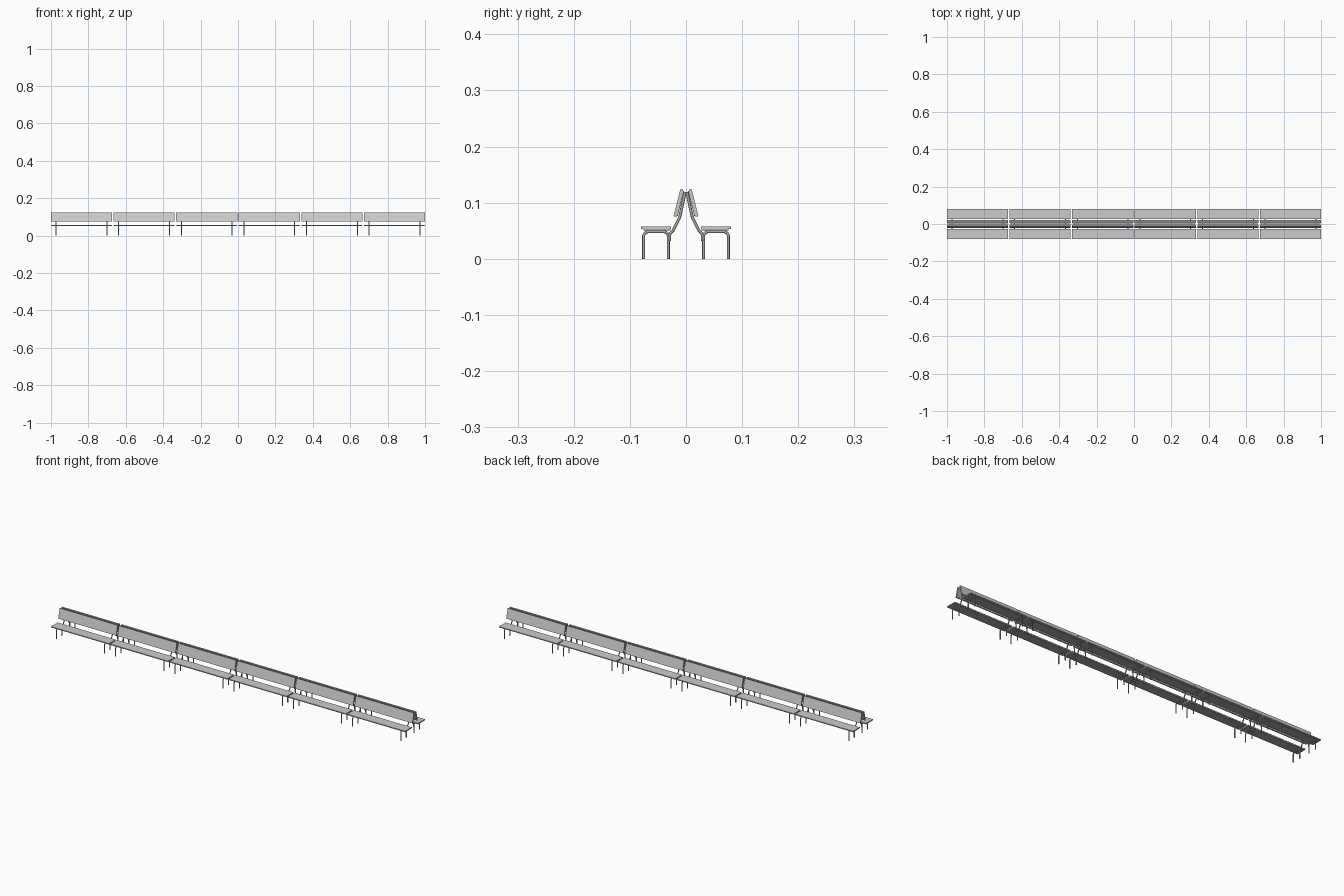
import bpy, bmesh, math
from mathutils import Vector

if "Cube" in bpy.data.objects:
    bpy.data.objects.remove(bpy.data.objects["Cube"])


def material(name, c):
    m = bpy.data.materials.new(name)
    m.diffuse_color = (c, c, c, 1)
    m.use_nodes = True
    m.node_tree.nodes["Principled BSDF"].inputs["Base Color"].default_value = m.diffuse_color
    return m


PANEL = material("light grey panel", 0.6)
STEEL = material("mid grey steel", 0.4)
LENGTH, PITCH, LEG_X, TUBE = 0.327, 0.3346, 0.136, 0.0026


def board(name, centre, depth, thick, tilt, flip, mat=PANEL, length=LENGTH):
    """Flat board along x, tilted about x, on the front or back row."""
    bpy.ops.mesh.primitive_cube_add(size=1, location=(centre[0], centre[1] * flip, centre[2]))
    ob = bpy.context.object
    ob.name = name
    ob.scale = (length, depth, thick)
    ob.rotation_euler = (tilt * flip, 0, 0)
    ob.data.materials.append(mat)


def tube(name, pts, x, flip):
    """Round bent tube through y, z points at a given x."""
    cu = bpy.data.curves.new(name, 'CURVE')
    cu.dimensions = '3D'
    cu.bevel_depth = TUBE
    cu.bevel_resolution = 2
    cu.use_fill_caps = True
    sp = cu.splines.new('POLY')
    sp.points.add(len(pts) - 1)
    for p, (y, z) in zip(sp.points, pts):
        p.co = (x, y * flip, z, 1)
    cu.materials.append(STEEL)
    ob = bpy.data.objects.new(name, cu)
    bpy.context.collection.objects.link(ob)


# leg hoop with rounded upper corners
Y0, Y1, TOP, R = -0.0755, -0.0315, 0.0482, 0.008
hoop = [(Y0, 0)]
hoop += [(Y0 + R - R * math.cos(a), TOP - R + R * math.sin(a))
         for a in [math.radians(d) for d in range(0, 91, 18)]]
hoop += [(Y1 - R + R * math.sin(a), TOP - R + R * math.cos(a))
         for a in [math.radians(d) for d in range(0, 91, 18)]]
hoop += [(Y1, 0)]
# back support, bent twice
support = [(-0.029, 0.032), (-0.029, 0.043), (-0.0265, 0.047), (-0.0225, 0.051),
           (-0.0125, 0.071), (-0.0105, 0.077), (-0.0015, 0.119)]

for i in range(6):
    cx = (i - 2.5) * PITCH
    for flip in (1, -1):
        board("seat", (cx, -0.0535, 0.0553), 0.054, 0.0048, 0, flip)
        board("seat_under_frame", (cx, -0.0515, 0.0517), 0.048, 0.0024, 0, flip, STEEL, 0.323)
        board("backrest", (cx, -0.0135, 0.0995), 0.0052, 0.05, math.radians(-14), flip)
        board("backrest_frame", (cx, -0.0102, 0.0985), 0.0022, 0.046, math.radians(-14),
              flip, STEEL, 0.323)
        for s in (-1, 1):
            tube("leg_hoop", hoop, cx + s * LEG_X, flip)
            tube("back_support", support, cx + s * LEG_X, flip)
